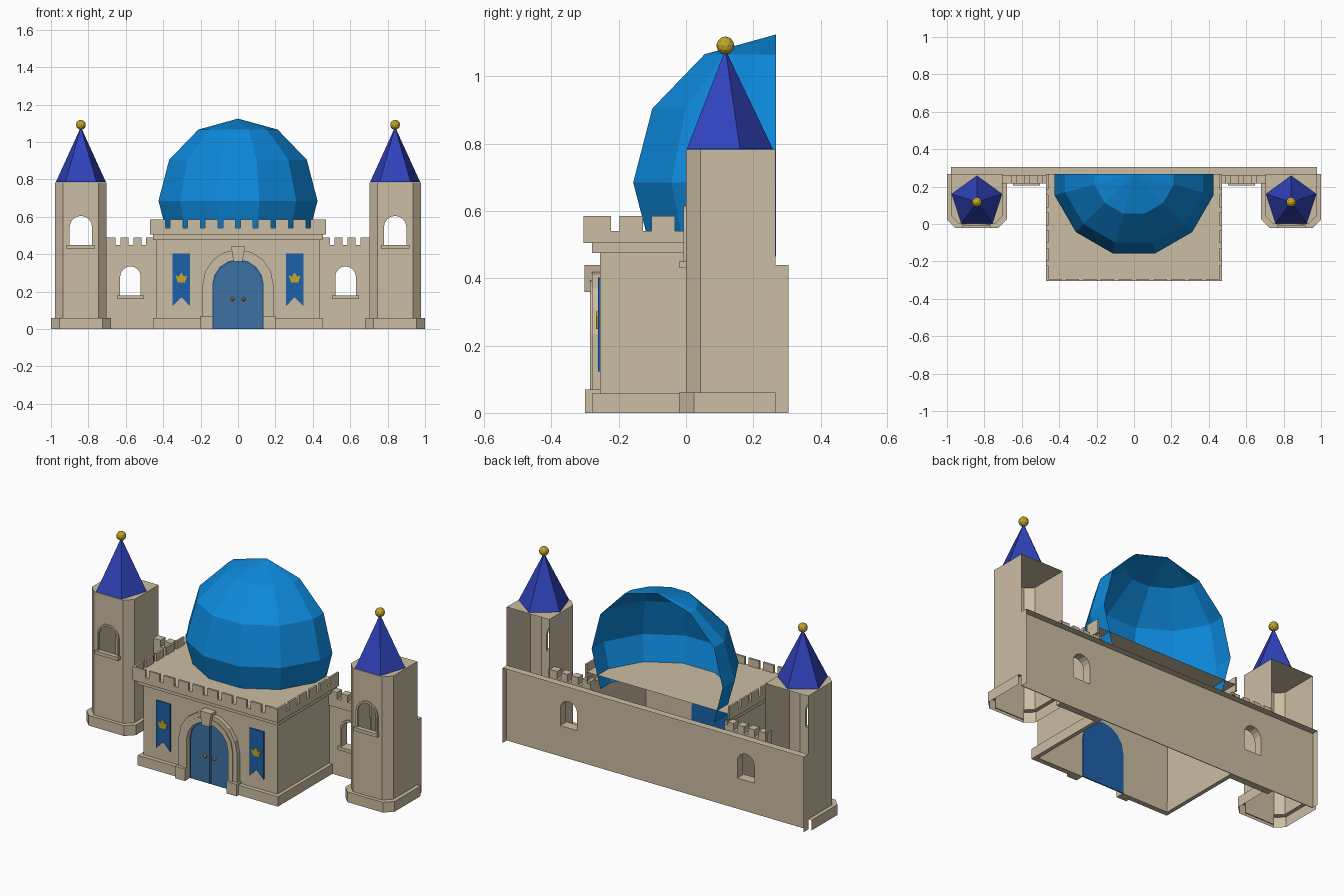
import bpy, bmesh, math
from mathutils import Vector

if "Cube" in bpy.data.objects:
    bpy.data.objects.remove(bpy.data.objects["Cube"])


def material(name, rgb):
    m = bpy.data.materials.new(name)
    m.diffuse_color = (*rgb, 1)
    m.use_nodes = True
    m.node_tree.nodes["Principled BSDF"].inputs["Base Color"].default_value = m.diffuse_color
    return m


STONE = material("sandstone", (0.60, 0.51, 0.37))
DOME = material("dome_blue", (0.004, 0.25, 0.71))
SPIRE = material("spire_blue", (0.03, 0.055, 0.50))
DOOR = material("door_blue", (0.048, 0.165, 0.36))
BANNER = material("banner_blue", (0.012, 0.12, 0.40))
GOLD = material("gold", (0.54, 0.39, 0.025))


def finish(name, mesh, mat, mirror):
    bm = bmesh.new()
    bm.from_mesh(mesh)
    bmesh.ops.remove_doubles(bm, verts=bm.verts, dist=1e-5)
    bmesh.ops.recalc_face_normals(bm, faces=bm.faces)
    bm.to_mesh(mesh)
    bm.free()
    mesh.name = name
    mesh.materials.clear()
    mesh.materials.append(mat)
    for p in mesh.polygons:
        p.use_smooth = False
        p.material_index = 0
    ob = bpy.data.objects.new(name, mesh)
    bpy.context.collection.objects.link(ob)
    if mirror:
        mod = ob.modifiers.new("mirror", 'MIRROR')
        mod.use_mirror_merge = False
    return ob


def plate(name, outlines, d0, d1, mat=STONE, mirror=False, axis='y'):
    """Flat outline(s), inner ones are holes, given thickness d0..d1 along an axis."""
    cu = bpy.data.curves.new(name, 'CURVE')
    cu.dimensions = '2D'
    cu.fill_mode = 'BOTH'
    cu.extrude = (d1 - d0) / 2
    for pts in outlines:
        sp = cu.splines.new('POLY')
        sp.points.add(len(pts) - 1)
        for p, (u, v) in zip(sp.points, pts):
            p.co = (u, v, 0, 1)
        sp.use_cyclic_u = True
    tmp = bpy.data.objects.new("tmp", cu)
    bpy.context.collection.objects.link(tmp)
    dg = bpy.context.evaluated_depsgraph_get()
    mesh = bpy.data.meshes.new_from_object(tmp.evaluated_get(dg))
    bpy.data.objects.remove(tmp)
    mid = (d0 + d1) / 2
    for v in mesh.vertices:
        x, y, z = v.co
        v.co = (x, mid - z, y) if axis == 'y' else (mid + z, x, y)
    return finish(name, mesh, mat, mirror)


def loft(name, rings, mat=STONE, mirror=False, closed=False, skip=(), cap=False):
    """Skin a stack of point rings; open rings make open shells."""
    n = len(rings[0])
    verts = [p for r in rings for p in r]
    faces = []
    for k in range(len(rings) - 1):
        for i in range(n if closed else n - 1):
            if i not in skip:
                j = (i + 1) % n
                faces.append((k*n + i, k*n + j, (k+1)*n + j, (k+1)*n + i))
    if cap:
        faces.append(tuple(range((len(rings) - 1) * n, len(rings) * n)))
    mesh = bpy.data.meshes.new(name)
    mesh.from_pydata(verts, [], faces)
    return finish(name, mesh, mat, mirror)


def ball(name, centre, r, mat, sub=1):
    bm = bmesh.new()
    bmesh.ops.create_icosphere(bm, subdivisions=sub, radius=r)
    bmesh.ops.translate(bm, verts=bm.verts, vec=Vector(centre))
    mesh = bpy.data.meshes.new(name)
    bm.to_mesh(mesh)
    bm.free()
    return finish(name, mesh, mat, True)


def rect(u0, u1, v0, v1):
    return [(u0, v0), (u0, v1), (u1, v1), (u1, v0)]


def arch(cx, hw, z0, spring, n=8):
    arc = [(cx - hw * math.cos(math.pi * i / n), spring + hw * math.sin(math.pi * i / n))
           for i in range(n + 1)]
    return [(cx - hw, z0)] + arc + [(cx + hw, z0)]


def crenels(u0, u1, z0, zg, z1, n, gap=0.025):
    pitch = (u1 - u0) / n
    pts = [(u0, z0), (u0, z1)]
    for i in range(1, n):
        u = u0 + i * pitch
        pts += [(u - gap/2, z1), (u - gap/2, zg), (u + gap/2, zg), (u + gap/2, z1)]
    return pts + [(u1, z1), (u1, z0)]


BACK = 0.266

# Gatehouse: open-backed shell with an arched doorway
doorway = arch(0, 0.135, 0, 0.235)
plate("gatehouse_front", [[(-.435, 0), (-.435, .475), (.435, .475), (.435, 0)] + doorway[::-1]],
      -.255, -.25)
loft("gatehouse_side", [[(.435, -.255, z), (.435, BACK, z)] for z in (0, .475)], mirror=True)
plate("plinth_front", [rect(.19, .455, 0, .058)], -.28, -.25, mirror=True)
plate("plinth_side", [rect(-.25, BACK, 0, .058)], .432, .455, mirror=True, axis='x')


def u_ring(hw, front, z):
    return [(-hw, BACK, z), (-hw, front, z), (hw, front, z), (hw, BACK, z)]


loft("cornice", [u_ring(.435, -.255, .475), u_ring(.455, -.28, .475),
                 u_ring(.455, -.28, .505), u_ring(.47, -.305, .505)])
loft("roof", [u_ring(.46, -.295, .539), u_ring(.46, -.295, .54)], cap=True)
plate("parapet_front", [crenels(-.47, .47, .505, .54, .585, 10)], -.305, -.293)
plate("parapet_side", [crenels(-.305, BACK, .505, .54, .585, 6)], .458, .47, mirror=True, axis='x')

# Doorway trim and double door
plate("door_arch", [arch(0, .19, 0, .235) + doorway[::-1]], -.28, -.25)
plate("door_arch_inner", [arch(0, .165, 0, .235) + doorway[::-1]], -.285, -.28)
plate("arch_foot", [rect(.135, .20, 0, .07)], -.30, -.25, mirror=True)
plate("keystone", [[(-.024, .36), (-.037, .44), (.037, .44), (.024, .36)]], -.302, -.25)
plate("door_panel", [doorway], -.252, -.246, BANNER)
plate("door_leaf", [[(.004, .004)] + [(max(.004, .127 * math.sin(a * math.pi / 12)),
                                       .235 + .127 * math.cos(a * math.pi / 12)) for a in range(7)]
                    + [(.127, .004)]], -.258, -.252, DOOR, mirror=True)
ball("door_knob", (.03, -.262, .16), .012, GOLD)

# Banners with crown emblem
plate("banner", [[(.257, .403), (.349, .403), (.349, .123), (.303, .17), (.257, .123)]],
      -.262, -.255, BANNER, mirror=True)
plate("banner_crown", [[(.303 + u, z) for u, z in
      ((-.02, .25), (-.032, .287), (-.015, .28), (0, .302), (.015, .28), (.032, .287), (.02, .25))]],
      -.267, -.262, GOLD, mirror=True)

# Half dome, 12-sided, cut flat at the back
def dome_ring(lat):
    r, z = .44 * math.cos(math.radians(lat)), .685 + .44 * math.sin(math.radians(lat))
    ring = []
    for a in (-90, -75, -45, -15, 15, 45, 75, 90):
        q = r * math.cos(math.radians(15)) if abs(a) == 90 else r
        ring.append((q * math.sin(math.radians(a)), .268 - q * math.cos(math.radians(a)), z))
    return ring


loft("dome", [dome_ring(lat) for lat in (-30, 0, 30, 60, 90)], DOME)

# Curtain walls with arched windows
window = arch(.575, .055, .18, .28)
plate("curtain_wall", [rect(.435, .71, 0, .44), window], .225, .262, mirror=True)
plate("curtain_parapet", [crenels(.435, .71, .40, .45, .49, 4)], .217, .262, mirror=True)
plate("curtain_window_frame", [arch(.575, .066, .18, .28), window], .217, .225, mirror=True)
plate("curtain_sill", [rect(.502, .648, .16, .18)], .207, .226, mirror=True)

# Long back wall with a lip around its top and ends
plate("back_wall", [rect(-.978, .978, 0, .44), window, arch(-.575, .055, .18, .28)], .262, BACK)
loft("back_wall_lip", [[(-.978, y, 0), (-.978, y, .44), (.978, y, .44), (.978, y, 0)]
                       for y in (BACK, .305)])

# Towers: chamfered, open at the back
TX = .84


def tower_ring(hw, front, cham, z):
    half = [(hw, BACK), (hw, front + cham), (hw - cham, front)]
    pts = [(-x, y) for x, y in half] + half[::-1]
    return [(TX + x, y, z) for x, y in pts]


loft("tower_base", [tower_ring(.16, -.021, .045, 0), tower_ring(.16, -.021, .045, .06),
                    tower_ring(.138, 0, .043, .06)], mirror=True)
loft("tower_body", [tower_ring(.138, 0, .043, z) for z in (.06, .783)],
     mirror=True, skip=(2,), cap=True)
tower_window = arch(TX, .06, .45, .545)
plate("tower_front", [rect(TX - .095, TX + .095, 0, .783), tower_window], 0, .006, mirror=True)
plate("tower_window_frame", [arch(TX, .071, .45, .545), tower_window], -.008, 0, mirror=True)
plate("tower_sill", [rect(TX - .076, TX + .076, .43, .45)], -.021, .002, mirror=True)

# Five-sided spires with gold finials
loft("spire", [[(TX + r * math.sin(i * math.tau / 5), .117 + r * math.cos(i * math.tau / 5), z)
                for i in range(5)] for r, z in ((.141, .785), (0, 1.08))],
     SPIRE, mirror=True, closed=True)
ball("finial", (TX, .117, 1.092), .027, GOLD, sub=2)
